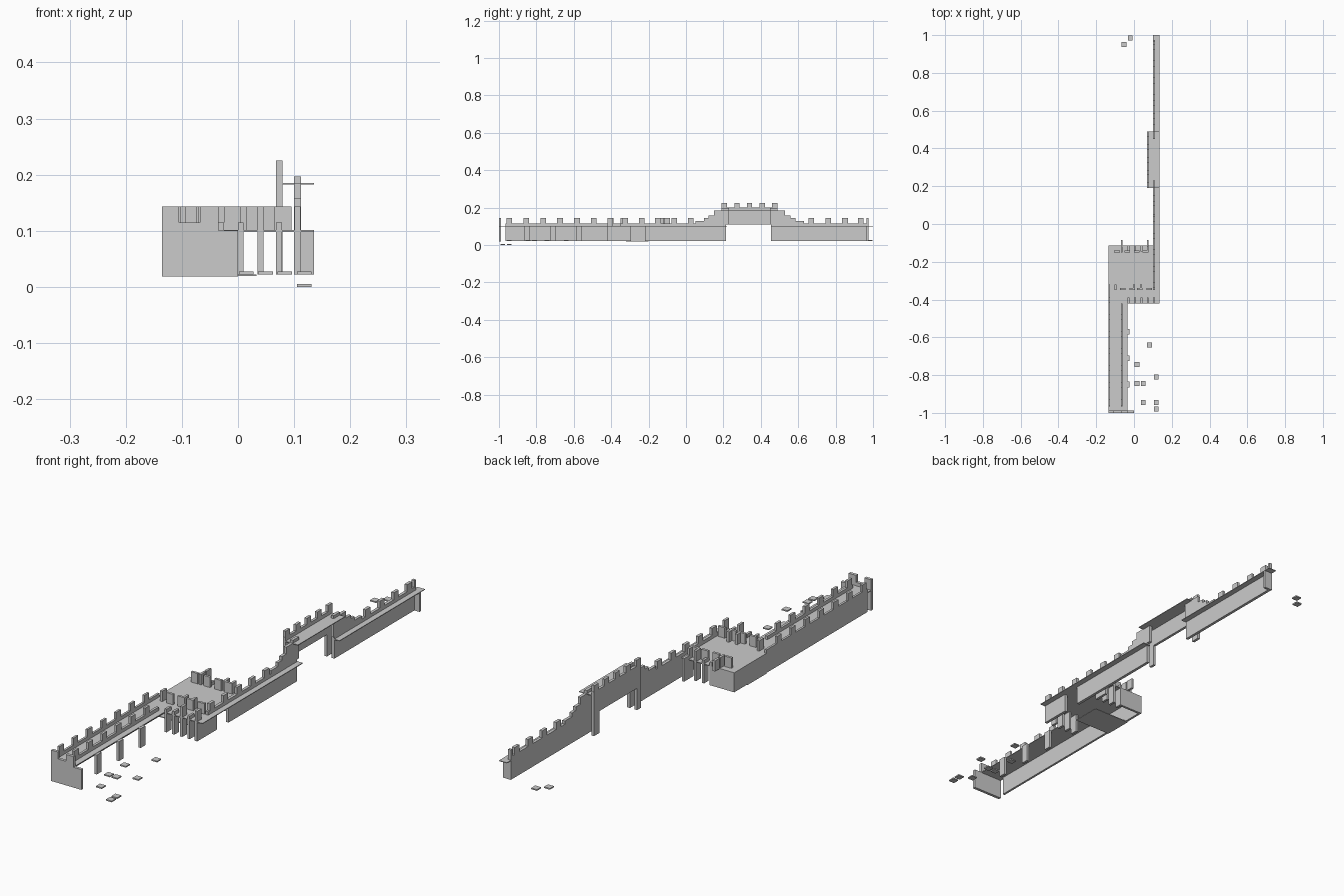
import bpy, bmesh

if "Cube" in bpy.data.objects:
    bpy.data.objects.remove(bpy.data.objects["Cube"])


def new_object(name, bm):
    bmesh.ops.recalc_face_normals(bm, faces=bm.faces)
    mesh = bpy.data.meshes.new(name)
    bm.to_mesh(mesh)
    bm.free()
    ob = bpy.data.objects.new(name, mesh)
    bpy.context.collection.objects.link(ob)
    return ob


def boxes(name, items):
    """One object of boxes, each given as x0, x1, y0, y1, z0, z1."""
    bm = bmesh.new()
    for x0, x1, y0, y1, z0, z1 in items:
        vs = bmesh.ops.create_cube(bm, size=1)["verts"]
        for v in vs:
            v.co = (x0 if v.co.x < 0 else x1,
                    y0 if v.co.y < 0 else y1,
                    z0 if v.co.z < 0 else z1)
    return new_object(name, bm)


def wall(name, pts, a, b, axis="x"):
    """Flat outline (along, z) extruded from a to b along the axis."""
    bm = bmesh.new()
    place = (lambda p, d: (d, p[0], p[1])) if axis == "x" else (lambda p, d: (p[0], d, p[1]))
    f = bm.faces.new([bm.verts.new(place(p, a)) for p in pts])
    ext = bmesh.ops.extrude_face_region(bm, geom=[f])["geom"]
    for v in ext:
        if isinstance(v, bmesh.types.BMVert):
            setattr(v.co, axis, b)
    return new_object(name, bm)


def crenels(centres, low, high, half=0.015):
    """Top outline of battlements, left to right."""
    pts = []
    for c in centres:
        pts += [(c - half, low), (c - half, high), (c + half, high), (c + half, low)]
    return pts


BASE, DECK, LOW, HIGH = 0.022, 0.10, 0.115, 0.143

# Outer wall of the front run
ys = [-0.945 + 0.0905 * i for i in range(7)]
wall("outer_wall", [(-0.965, BASE), (-0.965, LOW)] + crenels(ys, LOW, HIGH)
     + [(-0.32, LOW), (-0.32, DECK), (-0.115, DECK), (-0.115, BASE)], -0.135, -0.126)

# Inner parapet of the front run
wall("inner_parapet", [(-0.965, DECK), (-0.965, LOW)] + crenels(ys[:6], LOW, HIGH)
     + [(-0.42, LOW), (-0.42, DECK)], -0.07, -0.06)

# Front end plate with two corner battlements
wall("front_end_plate", [(-0.135, 0.018), (-0.135, HIGH), (-0.105, HIGH), (-0.105, LOW),
                         (-0.068, LOW), (-0.068, HIGH), (-0.035, HIGH), (-0.035, DECK),
                         (0, DECK), (0, 0.018)], -1.0, -0.988, "y")

# Walkways and central platform
boxes("walkways", [(-0.135, -0.035, -0.99, -0.42, DECK - 0.002, DECK + 0.001),
                   (-0.135, 0.135, -0.42, -0.115, DECK - 0.002, DECK + 0.001),
                   (0.10, 0.135, -0.115, 0.22, DECK - 0.002, DECK + 0.001),
                   (0.10, 0.135, 0.455, 1.0, DECK - 0.002, DECK + 0.001)])
boxes("lower_floor", [(-0.135, 0.033, -0.32, -0.20, 0.019, 0.022)])

# Support posts under the front walkway
boxes("walkway_posts", [(-0.035, -0.025, y - 0.015, y + 0.015, BASE, DECK)
                        for y in (-0.85, -0.71, -0.57)])

# Posts on the front and back edges of the platform
front_posts = [(-0.03, LOW), (0.005, LOW), (0.040, HIGH), (0.073, LOW), (0.106, HIGH)]
boxes("platform_front_posts", [(x - 0.005, x + 0.005, -0.42, -0.39, BASE, z)
                               for x, z in front_posts])
boxes("platform_back_posts",
      [(x - 0.005, x + 0.005, -0.145, y, BASE, z)
       for x, y, z in ((-0.03, -0.115, LOW), (0.005, -0.115, LOW),
                       (0.04, -0.115, HIGH), (0.073, -0.085, LOW))]
      + [(-0.07, -0.06, -0.115, -0.085, DECK, HIGH)])
boxes("platform_end_wall", [(-0.135, -0.035, -0.125, -0.115, BASE, DECK)])

# Battlement blocks in two rows on the platform
boxes("platform_battlements",
      [(x - 0.015, x + 0.015, -0.35, -0.34, DECK, HIGH) for x in (-0.06, -0.01, 0.03, 0.08)]
      + [(x - 0.005, x + 0.005, -0.35, -0.32, DECK, HIGH) for x in (-0.098, 0.0, 0.037)]
      + [(x - 0.015, x + 0.015, -0.15, -0.14, DECK, HIGH) for x in (-0.09, -0.035, 0.015, 0.06)]
      + [(x - 0.005, x + 0.005, -0.15, -0.12, DECK, HIGH) for x in (-0.065, 0.073)])

# Rear wall, with a doorway and stepped rise to the gate
steps = [(0.05, LOW), (0.05, 0.128), (0.095, 0.128), (0.095, 0.143), (0.12, 0.143),
         (0.12, 0.158), (0.15, 0.158), (0.15, 0.185), (0.19, 0.185), (0.19, 0.197),
         (0.23, 0.197)]
near = [(-0.42, BASE), (-0.42, DECK), (-0.35, DECK), (-0.35, LOW)]
near += crenels([-0.325 + 0.0875 * i for i in range(5)], LOW, HIGH)
near += steps + [(0.23, DECK + 0.01), (0.215, DECK + 0.01), (0.215, BASE), (-0.22, BASE), (-0.22, DECK - 0.002),
                 (-0.295, DECK - 0.002), (-0.295, BASE)]
wall("rear_wall_near", near, 0.10, 0.112)
far = [(0.455, BASE), (0.455, DECK + 0.01), (0.45, DECK + 0.01)]
far += [(0.68 - y, z) for y, z in reversed(steps)]
far += crenels([0.67, 0.76, 0.85, 0.935], LOW, HIGH) + [(0.965, LOW), (0.965, BASE)]
wall("rear_wall_far", far, 0.10, 0.112)
boxes("rear_end_plate", [(0.10, 0.135, 0.965, 0.975, BASE, DECK),
                         (0.10, 0.112, 0.965, 0.975, DECK, HIGH)])

# Raised gate: front face with opening, battlements and deck
gate = [(0.19, BASE), (0.19, 0.20)] + crenels([0.205 + 0.0675 * i for i in range(5)], 0.20, 0.225, 0.014)
gate += [(0.49, 0.20), (0.49, BASE), (0.455, BASE), (0.455, 0.11), (0.215, 0.11), (0.215, BASE)]
wall("gate_face", gate, 0.068, 0.079)
boxes("gate_deck", [(0.07, 0.135, 0.19, 0.49, 0.182, 0.185)])

# Scattered flat ground slabs
slabs = [(0.083, -0.64, BASE), (0.015, -0.743, BASE), (0.015, -0.845, BASE),
         (0.049, -0.845, BASE), (0.118, -0.81, BASE), (0.049, -0.945, BASE),
         (0.118, -0.945, 0.0), (0.118, -0.98, 0.0), (-0.02, 0.985, BASE), (-0.053, 0.95, BASE)]
boxes("ground_slabs", [(x - 0.013, x + 0.013, y - 0.013, y + 0.013, z, z + 0.005)
                       for x, y, z in slabs])
